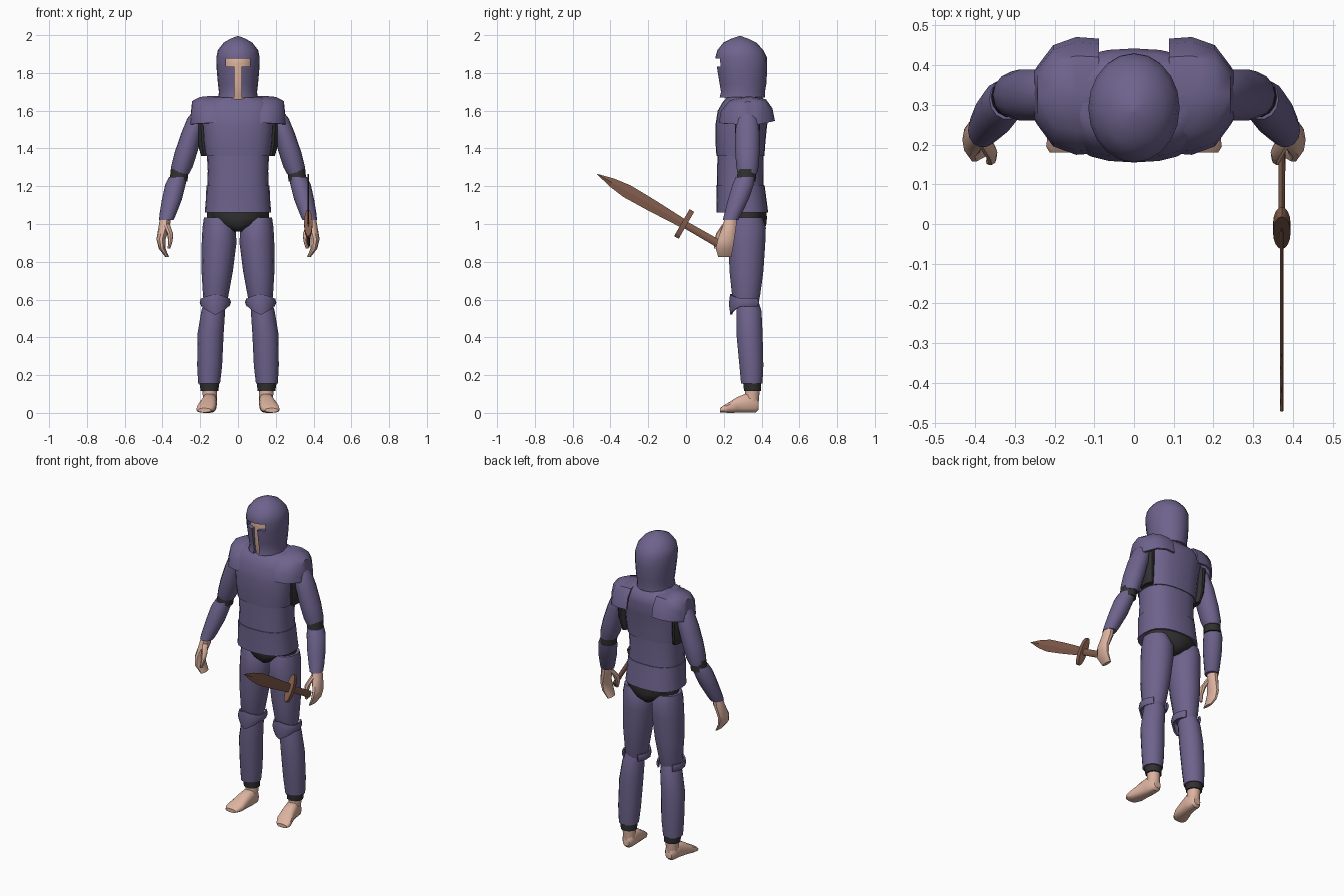
import bpy, bmesh, math
from mathutils import Matrix, Vector


def material(name, rgb):
    m = bpy.data.materials.new(name)
    m.diffuse_color = (*rgb, 1)
    return m


PURPLE = material("purple_armour", (0.155, 0.125, 0.265))
SKIN = material("skin", (0.72, 0.45, 0.35))
DARK = material("dark_cloth", (0.03, 0.03, 0.03))
BROWN = material("brown_sword", (0.22, 0.107, 0.07))


def smooth(ob, angle=40):
    bpy.ops.object.select_all(action='DESELECT')
    ob.select_set(True)
    bpy.context.view_layer.objects.active = ob
    bpy.ops.object.shade_smooth_by_angle(angle=math.radians(angle))


def finish(name, bm, mat, angle=40):
    bmesh.ops.recalc_face_normals(bm, faces=bm.faces)
    me = bpy.data.meshes.new(name)
    bm.to_mesh(me)
    bm.free()
    me.materials.append(mat)
    ob = bpy.data.objects.new(name, me)
    bpy.context.collection.objects.link(ob)
    smooth(ob, angle)
    return ob


def loft(name, rings, mat, n=14, power=2.0, axis='z', side=1, matrix=None, angle=40):
    """Skin over (super)elliptical rings (cx, cy, cz, ra, rb), capped at both ends."""
    bm = bmesh.new()
    loops = []
    for cx, cy, cz, ra, rb in rings:
        loop = []
        for i in range(n):
            t = 2 * math.pi * i / n
            c, s = math.cos(t), math.sin(t)
            a = ra * math.copysign(abs(c) ** (2 / power), c)
            b = rb * math.copysign(abs(s) ** (2 / power), s)
            p = (cx + a, cy + b, cz) if axis == 'z' else (cx + a, cy, cz + b)
            loop.append(bm.verts.new((p[0] * side, p[1], p[2])))
        loops.append(loop)
    for lo, hi in zip(loops, loops[1:]):
        for i in range(n):
            j = (i + 1) % n
            bm.faces.new((lo[i], lo[j], hi[j], hi[i]))
    bm.faces.new(loops[0])
    bm.faces.new(loops[-1])
    if matrix:
        bm.transform(matrix)
    return finish(name, bm, mat, angle)


def sheet(name, grid, mat, thickness, side):
    """Thin shell through a grid of points."""
    bm = bmesh.new()
    vs = [[bm.verts.new((x * side, y, z)) for x, y, z in row] for row in grid]
    for r, q in zip(vs, vs[1:]):
        for i in range(len(r) - 1):
            bm.faces.new((r[i], r[i + 1], q[i + 1], q[i]))
    ob = finish(name, bm, mat)
    mod = ob.modifiers.new("thickness", 'SOLIDIFY')
    mod.thickness = thickness
    mod.offset = 0
    bpy.ops.object.modifier_apply(modifier=mod.name)
    smooth(ob)
    return ob


# Helmet with a T-shaped opening
helmet = loft("helmet", [(0, .297, 1.67, .104, .122), (0, .30, 1.70, .101, .118),
                         (0, .30, 1.74, .106, .125), (0, .296, 1.82, .113, .134),
                         (0, .292, 1.88, .115, .137), (0, .288, 1.92, .107, .122),
                         (0, .285, 1.96, .076, .088), (0, .285, 1.98, .042, .048),
                         (0, .285, 1.995, .004, .005)], PURPLE, n=20)
for size, z in (((.126, .16, .042), 1.854), ((.036, .16, .22), 1.75)):
    bpy.ops.mesh.primitive_cube_add(size=1, location=(0, .17, z))
    cutter = bpy.context.object
    cutter.scale = size
    cutter.hide_render = True
    bpy.context.view_layer.update()
    mod = helmet.modifiers.new("opening", 'BOOLEAN')
    mod.operation = 'DIFFERENCE'
    mod.object = cutter
    bpy.context.view_layer.objects.active = helmet
    bpy.ops.object.modifier_apply(modifier=mod.name)
    bpy.data.objects.remove(cutter)
smooth(helmet)

# Head and neck
loft("head", [(0, .30, 1.62, .06, .08), (0, .295, 1.69, .075, .097), (0, .298, 1.74, .088, .107),
              (0, .296, 1.85, .096, .113), (0, .288, 1.90, .088, .10), (0, .285, 1.94, .05, .06)], SKIN)

# Torso plates
loft("chest_plate", [(0, .288, 1.36, .172, .127), (0, .288, 1.43, .182, .132),
                     (0, .292, 1.52, .188, .137), (0, .305, 1.60, .195, .137),
                     (0, .312, 1.645, .175, .118), (0, .312, 1.672, .13, .09)], PURPLE, n=24, power=2.5)
loft("waist_plate", [(0, .288, 1.195, .163, .124), (0, .287, 1.28, .16, .122),
                     (0, .288, 1.37, .165, .122)], PURPLE, n=24, power=2.5)
loft("hip_plate", [(0, .298, 1.06, .176, .137), (0, .294, 1.13, .17, .132),
                   (0, .288, 1.205, .167, .128)], PURPLE, n=24, power=2.5)
loft("pelvis", [(0, .325, 1.10, .165, .10), (0, .325, 1.03, .165, .105),
                (0, .325, .99, .10, .10), (0, .325, .96, .025, .07)], DARK, n=18)

# Shoulder pad profile (y, z) front to back, and its change outward (x, depth, drop)
PAD = [(.18, 1.535), (.19, 1.595), (.235, 1.65), (.33, 1.672), (.42, 1.655), (.452, 1.61), (.465, 1.545)]
PAD_STEPS = [(.088, .97, 0), (.145, 1, 0), (.20, .86, .005), (.238, .5, .025), (.245, .42, .10)]

for side, label in ((1, "right"), (-1, "left")):
    sheet(label + "_shoulder_pad",
          [[(x, .325 + (y - .325) * k, max(z - d, 1.535 - .002 * i)) for y, z in PAD]
           for i, (x, k, d) in enumerate(PAD_STEPS)], PURPLE, .012, side)

    # Arm
    loft(label + "_undershirt", [(.175, .325, 1.36, .02, .05), (.185, .325, 1.43, .03, .065),
                                 (.19, .325, 1.58, .04, .07)], DARK, side=side)
    loft(label + "_upper_arm", [(.307, .325, 1.265, .047, .052), (.298, .325, 1.30, .057, .06),
                                (.275, .325, 1.38, .06, .066), (.245, .325, 1.48, .056, .066),
                                (.218, .325, 1.56, .05, .058), (.205, .325, 1.60, .03, .035)],
         PURPLE, side=side)
    loft(label + "_elbow_band", [(.315, .318, 1.225, .047, .052), (.308, .323, 1.29, .048, .05)],
         DARK, side=side)
    loft(label + "_forearm", [(.380, .235, 1.02, .038, .042), (.372, .247, 1.05, .044, .046),
                              (.350, .277, 1.13, .053, .056), (.331, .303, 1.21, .054, .058),
                              (.318, .315, 1.25, .046, .052)], PURPLE, side=side)

    # Hand
    loft(label + "_hand", [(.383, .237, 1.04, .028, .032), (.390, .23, .99, .030, .038),
                           (.408, .212, .92, .024, .046), (.402, .203, .87, .018, .048),
                           (.375, .205, .825, .010, .036)], SKIN, n=10, side=side)
    loft(label + "_thumb", [(.380, .215, 1.00, .018, .022), (.360, .18, .95, .016, .020),
                            (.358, .165, .91, .012, .016), (.366, .158, .87, .007, .009)],
         SKIN, n=8, side=side)

    # Leg
    loft(label + "_thigh", [(.12, .32, .57, .058, .063), (.118, .318, .62, .067, .076),
                            (.11, .32, .75, .083, .092), (.10, .322, .90, .092, .10),
                            (.10, .325, .98, .088, .10), (.112, .325, 1.035, .068, .082)],
         PURPLE, side=side)
    loft(label + "_shin", [(.153, .348, .155, .058, .058), (.150, .346, .25, .066, .065),
                           (.145, .336, .42, .069, .071), (.131, .333, .54, .063, .068),
                           (.123, .326, .60, .052, .056)], PURPLE, side=side)
    loft(label + "_ankle_band", [(.150, .352, .115, .047, .046), (.153, .350, .17, .053, .05)],
         DARK, side=side)

    # Knee guard, pointed at the front and wrapping to the back
    rows = []
    for bulge, level in ((0, 0), (.008, .5), (.002, 1)):
        row = []
        for i in range(-6, 7):
            a = math.radians(i * 23)
            point = max(0, 1 - abs(i) / 3)
            low, high = .565 - .045 * point, .605 + .025 * point
            row.append((.12 + (.070 + bulge) * math.sin(a), .318 - (.078 + bulge) * math.cos(a),
                        low + (high - low) * level))
        rows.append(row)
    sheet(label + "_knee_guard", rows, PURPLE, .01, side)

    # Foot
    loft(label + "_ankle", [(.148, .348, .04, .035, .036), (.15, .352, .13, .039, .04)], SKIN, side=side)
    loft(label + "_foot", [(.148, .384, .04, .022, .025), (.148, .370, .045, .034, .044),
                           (.150, .32, .052, .039, .052), (.158, .27, .042, .043, .042),
                           (.168, .22, .026, .050, .026), (.176, .195, .019, .045, .018),
                           (.178, .18, .014, .034, .011)], SKIN, n=14, power=2.6, axis='y', side=side)

# Sword: local z runs along the blade, local y across it
along = Vector((0, -.867, .498))
across = Vector((0, .498, .867))
frame = Matrix(((1, 0, 0, .372),
                (0, across.y, along.y, -.01),
                (0, across.z, along.z, 1.0),
                (0, 0, 0, 1)))
loft("sword_blade", [(0, 0, s, .004, w) for s, w in
                     ((0, .024), (.2, .033), (.35, .036), (.44, .024), (.532, .001))],
     BROWN, n=4, matrix=frame, angle=10)
loft("sword_guard", [(0, 0, -.014, .022, .082), (0, 0, .014, .022, .082)], BROWN, n=16, matrix=frame)
loft("sword_grip", [(0, 0, -.22, .009, .021), (0, 0, 0, .008, .019)], BROWN, n=8, matrix=frame)
